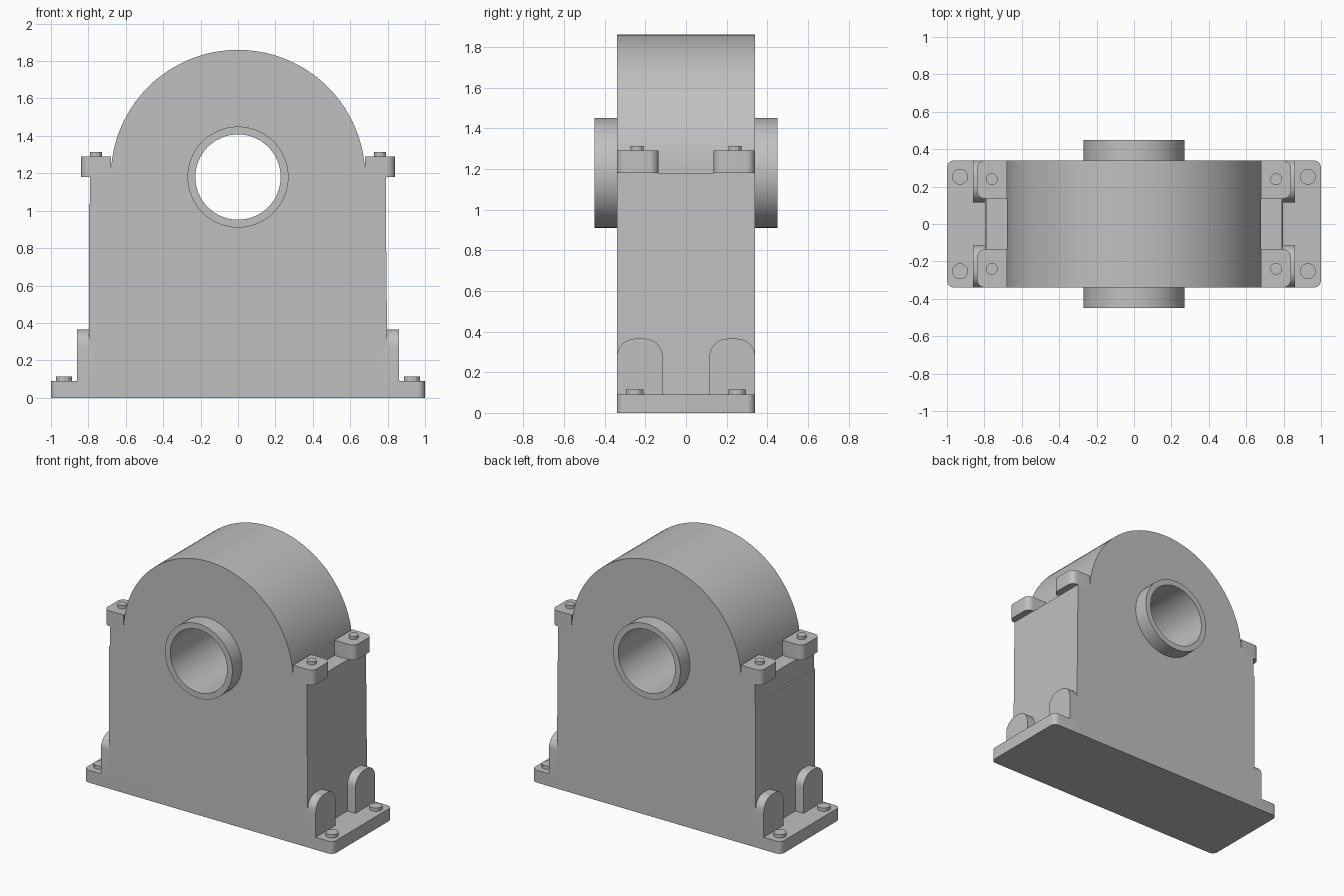
import bpy, bmesh
from math import sin, cos, pi
from mathutils import Matrix

cube = bpy.data.objects.get("Cube")
if cube:
    bpy.data.objects.remove(cube, do_unlink=True)

grey = bpy.data.materials.new("cast grey")
grey.use_nodes = True
colour = (0.53, 0.53, 0.53, 1)
grey.diffuse_color = colour
grey.node_tree.nodes["Principled BSDF"].inputs["Base Color"].default_value = colour

# Frames that turn a flat outline to face along each axis
FACING = {
    "x": Matrix(((0, 0, 1, 0), (1, 0, 0, 0), (0, 1, 0, 0), (0, 0, 0, 1))),
    "y": Matrix.Rotation(pi / 2, 4, "X"),
    "z": Matrix.Identity(4),
}


def arc(cx, cy, r, start, end, steps):
    return [(cx + r * cos(start + (end - start) * i / steps),
             cy + r * sin(start + (end - start) * i / steps)) for i in range(steps + 1)]


def circle(cx, cy, r, steps):
    return arc(cx, cy, r, 0, 2 * pi, steps)[:-1]


def rounded(x0, x1, y0, y1, radii):
    """Rectangle with radii given anticlockwise from the lower left corner."""
    corners = [(x0, y0, 1, 1), (x1, y0, -1, 1), (x1, y1, -1, -1), (x0, y1, 1, -1)]
    points = []
    for i, ((x, y, sx, sy), r) in enumerate(zip(corners, radii)):
        start = pi + i * pi / 2
        points += arc(x + sx * r, y + sy * r, r, start, start + pi / 2, 8) if r else [(x, y)]
    return points


def prism(name, outlines, facing, low, high):
    """Extrude outlines (inner ones become holes) between two levels on an axis."""
    curve = bpy.data.curves.new(name, "CURVE")
    curve.dimensions = "2D"
    curve.fill_mode = "BOTH"
    curve.extrude = (high - low) / 2
    for outline in outlines:
        spline = curve.splines.new("POLY")
        spline.points.add(len(outline) - 1)
        for point, (a, b) in zip(spline.points, outline):
            point.co = (a, b, 0, 1)
        spline.use_cyclic_u = True
    source = bpy.data.objects.new(name + " outline", curve)
    bpy.context.collection.objects.link(source)
    graph = bpy.context.evaluated_depsgraph_get()
    mesh = bpy.data.meshes.new_from_object(source.evaluated_get(graph))
    bpy.data.objects.remove(source, do_unlink=True)

    bm = bmesh.new()
    bm.from_mesh(mesh)
    bmesh.ops.remove_doubles(bm, verts=bm.verts, dist=0.0001)
    bmesh.ops.recalc_face_normals(bm, faces=bm.faces)
    middle = (low + high) / 2 * (-1 if facing == "y" else 1)
    bm.transform(FACING[facing] @ Matrix.Translation((0, 0, middle)))
    bm.to_mesh(mesh)
    bm.free()
    mesh.materials.clear()
    mesh.materials.append(grey)
    obj = bpy.data.objects.new(name, mesh)
    bpy.context.collection.objects.link(obj)
    bpy.ops.object.select_all(action="DESELECT")
    obj.select_set(True)
    bpy.context.view_layer.objects.active = obj
    bpy.ops.object.shade_smooth_by_angle(angle=pi / 7)
    return obj


def span(sign, near, far):
    return sorted((sign * near, sign * far))


DEPTH = 0.34
AXLE = 1.18

# Housing with domed top and through bore
housing = [(-0.797, 0), (0.797, 0), (0.797, 0.35), (0.79, 1.04), (0.79, AXLE)]
housing += arc(0, AXLE, 0.68, 0, pi, 64)
housing += [(-0.79, AXLE), (-0.79, 1.04), (-0.797, 1.035)]
bore = circle(0, AXLE, 0.228, 64)
prism("housing", [housing, bore], "y", -DEPTH, DEPTH)

# Bearing collars at front and back
for label, side in (("front", -1), ("back", 1)):
    prism(label + " collar", [circle(0, AXLE, 0.27, 64), bore], "y", *span(side, DEPTH, 0.45))

# Base plate
prism("base plate", [rounded(-1, 1, -DEPTH, DEPTH, [0.04] * 4)], "z", 0, 0.09)

# Feet, clamp lugs and bolts at all four corners
for x_name, sx in (("left", 1), ("right", -1)):
    for y_name, sy in (("front", -1), ("back", 1)):
        corner = f"{y_name} {x_name} "
        y0, y1 = span(sy, 0.115, DEPTH)
        prism(corner + "foot rib", [rounded(y0, y1, 0.08, 0.365, [0, 0, 0.09, 0.09])],
              "x", *span(sx, 0.77, 0.862))
        x0, x1 = span(sx, 0.68, 0.84)
        y0, y1 = span(sy, 0.135, DEPTH)
        radii = [0, 0.045, 0.045, 0] if sx > 0 else [0.045, 0, 0, 0.045]
        prism(corner + "clamp lug", [rounded(x0, x1, y0, y1, radii)], "z", AXLE, 1.29)
        prism(corner + "clamp bolt", [circle(sx * 0.76, sy * 0.24, 0.032, 12)], "z", 1.28, 1.313)
        prism(corner + "base bolt", [circle(sx * 0.93, sy * 0.252, 0.043, 12)], "z", 0.08, 0.114)
